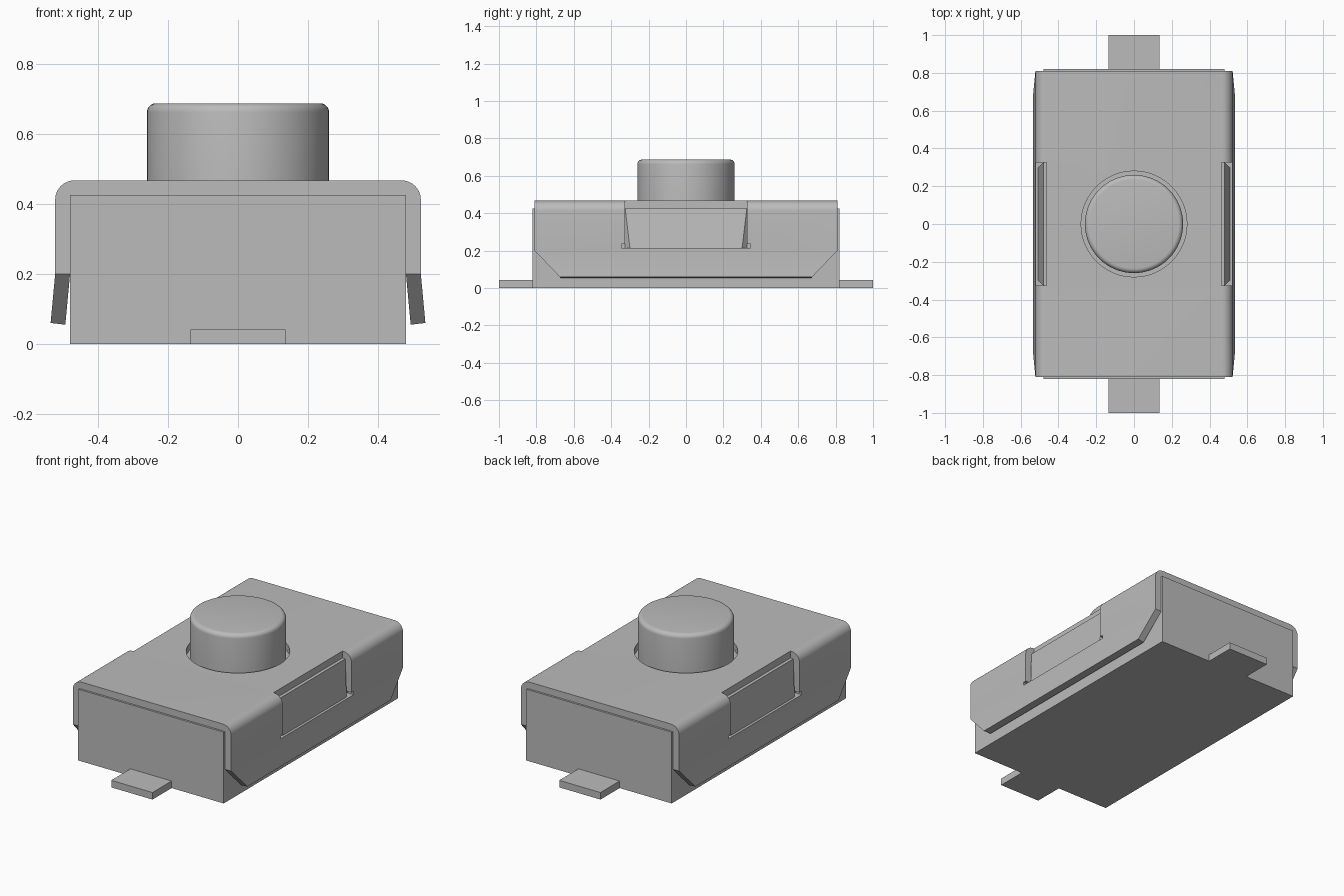
import bpy
import bmesh
import math
from mathutils import Vector

cube = bpy.data.objects.get("Cube")
if cube:
    bpy.data.objects.remove(cube, do_unlink=True)

grey = bpy.data.materials.new("mid_grey")
grey.use_nodes = True
colour = (0.5, 0.5, 0.5, 1)
grey.diffuse_color = colour
grey.node_tree.nodes["Principled BSDF"].inputs["Base Color"].default_value = colour


def finish(name, bm):
    """Turn a bmesh into a named grey object."""
    bmesh.ops.recalc_face_normals(bm, faces=bm.faces)
    mesh = bpy.data.meshes.new(name)
    bm.to_mesh(mesh)
    bm.free()
    mesh.materials.append(grey)
    obj = bpy.data.objects.new(name, mesh)
    bpy.context.collection.objects.link(obj)
    return obj


def prism(name, points, axis, start, end):
    """Extrude a profile along x (points are y, z) or y (points are x, z)."""
    bm = bmesh.new()
    verts = []
    for a, b in points:
        verts.append(bm.verts.new((start, a, b) if axis == "x" else (a, start, b)))
    face = bm.faces.new(verts)
    new = bmesh.ops.extrude_face_region(bm, geom=[face])["geom"]
    step = Vector((end - start, 0, 0)) if axis == "x" else Vector((0, end - start, 0))
    bmesh.ops.translate(bm, vec=step, verts=[g for g in new if isinstance(g, bmesh.types.BMVert)])
    return finish(name, bm)


def box(name, low, high):
    profile = [(low[0], low[2]), (high[0], low[2]), (high[0], high[2]), (low[0], high[2])]
    return prism(name, profile, "y", low[1], high[1])


def cylinder(name, radius, bottom, top, bevel=0):
    bm = bmesh.new()
    bmesh.ops.create_cone(bm, cap_ends=True, segments=64, radius1=radius, radius2=radius, depth=top - bottom)
    bmesh.ops.translate(bm, vec=(0, 0, (top + bottom) / 2), verts=bm.verts)
    if bevel:
        rim = [e for e in bm.edges if all(v.co.z > top - 0.001 for v in e.verts)]
        bmesh.ops.bevel(bm, geom=rim, offset=bevel, segments=5, profile=0.5, affect="EDGES")
    return finish(name, bm)


def smooth(obj):
    obj.data.shade_smooth()
    obj.data.set_sharp_from_angle(angle=math.radians(30))


def cut(target, cutters):
    """Subtract the cutters, bake the result and remove them."""
    for cutter in cutters:
        cutter.hide_render = True
        mod = target.modifiers.new("cut", "BOOLEAN")
        mod.operation = "DIFFERENCE"
        mod.solver = "EXACT"
        mod.object = cutter
    graph = bpy.context.evaluated_depsgraph_get()
    mesh = bpy.data.meshes.new_from_object(target.evaluated_get(graph))
    target.modifiers.clear()
    target.data = mesh
    for cutter in cutters:
        bpy.data.objects.remove(cutter, do_unlink=True)


def corner(x, z, radius, segments):
    """Rounded upper right corner, from the side up to the top."""
    angles = [math.pi / 2 * i / segments for i in range(segments + 1)]
    return [(x - radius + radius * math.cos(a), z - radius + radius * math.sin(a)) for a in angles]


# Switch housing
box("housing", (-0.48, -0.82, 0), (0.48, 0.82, 0.425))

# Folded cover with flared lower edges
outer = [(0.535, 0.06), (0.522, 0.2)] + corner(0.522, 0.467, 0.055, 8)
inner = corner(0.48, 0.426, 0.012, 4)[::-1] + [(0.48, 0.195), (0.493, 0.055)]
half = inner[::-1] + []
right = outer
left = [(-x, z) for x, z in outer[::-1]]
left_inner = [(-x, z) for x, z in inner[::-1]]
cover = prism("cover", right + left + left_inner + inner, "y", -0.81, 0.81)

# Openings in the cover: button hole, catch windows, sloped lower corners
cutters = [cylinder("hole_cutter", 0.28, 0.3, 0.6)]
for s in (-1, 1):
    near, far = sorted((s * 0.462, s * 0.6))
    window = [(-0.345, 0.215), (0.345, 0.215), (0.345, 0.235), (0.325, 0.235),
              (0.325, 0.5), (-0.325, 0.5), (-0.325, 0.235), (-0.345, 0.235)]
    cutters.append(prism("window_cutter", window, "x", near, far))
    slope = [(s * 0.85, 0.242), (s * 0.65, 0.034), (s * 0.85, 0.034)]
    cutters.append(prism("corner_cutter", slope, "x", -0.7, 0.7))
cut(cover, cutters)
smooth(cover)

# Push button
smooth(cylinder("button", 0.26, 0.42, 0.687, 0.025))

# Wedge catches that sit in the cover windows
for s, side in ((1, "left"), (-1, "right")):
    bm = bmesh.new()
    for y in (-1, 1):
        for x, wide, z in ((0.47, 0.325, 0.425), (0.48, 0.325, 0.425), (0.47, 0.325, 0.215),
                           (0.48, 0.325, 0.215), (0.507, 0.3, 0.215)):
            bm.verts.new((s * x, y * wide, z))
    bmesh.ops.convex_hull(bm, input=bm.verts)
    bmesh.ops.dissolve_limit(bm, angle_limit=0.01, verts=bm.verts, edges=bm.edges)
    finish(side + "_catch", bm)

# Solder terminals
for s, end in ((-1, "front"), (1, "back")):
    y0, y1 = sorted((s * 0.82, s * 1.0))
    box(end + "_terminal", (-0.136, y0, 0), (0.136, y1, 0.042))
